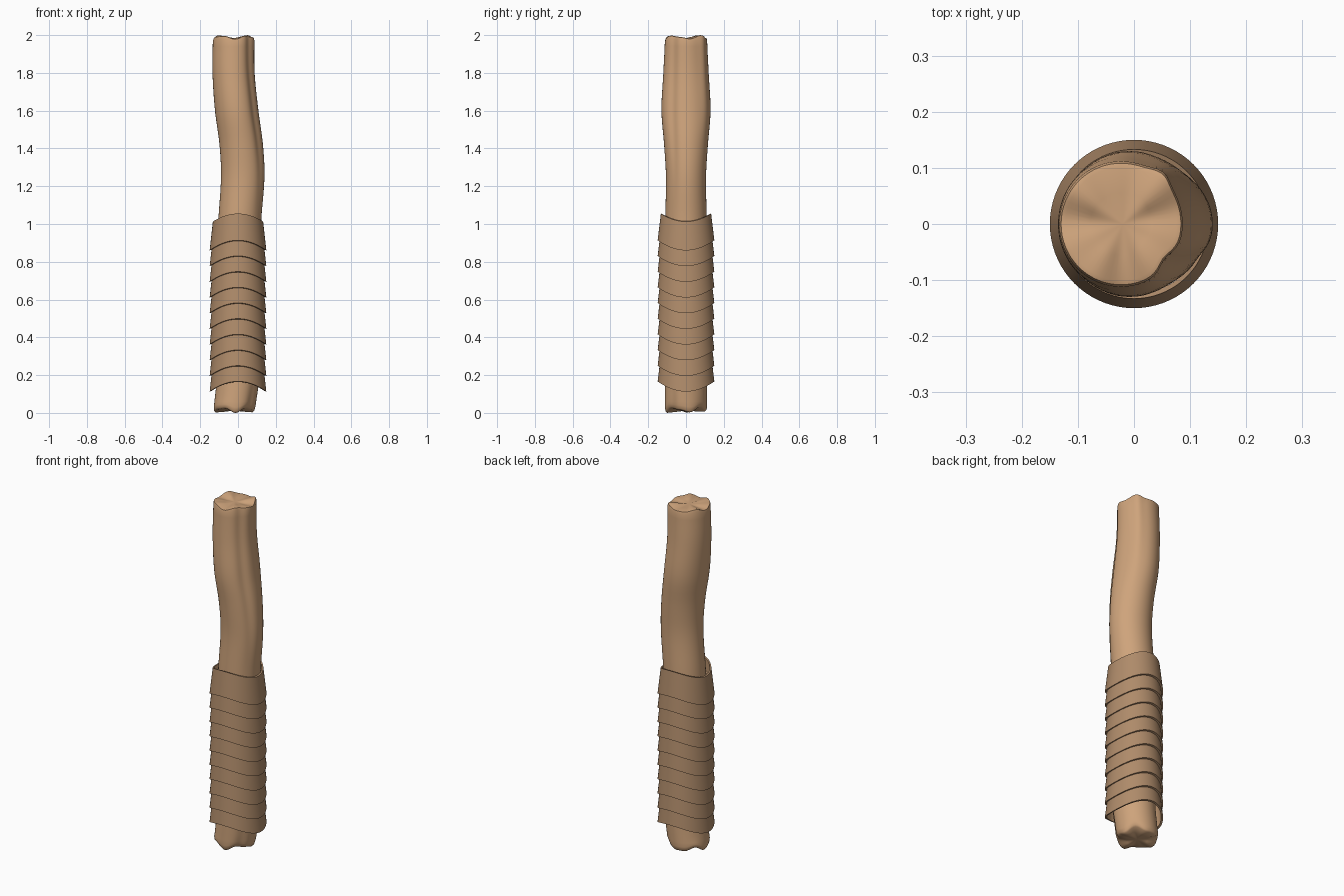
import bpy, bmesh, math
from math import sin, cos, pi, radians

if "Cube" in bpy.data.objects:
    bpy.data.objects.remove(bpy.data.objects["Cube"])


def material(name, col):
    m = bpy.data.materials.new(name)
    m.diffuse_color = (*col, 1)
    m.use_nodes = True
    m.node_tree.nodes["Principled BSDF"].inputs["Base Color"].default_value = m.diffuse_color
    return m


WOOD = material("light wood", (0.62, 0.37, 0.20))
WRAP = material("wrap brown", (0.43, 0.26, 0.145))


def finish(bm, name, mats, angle):
    bmesh.ops.recalc_face_normals(bm, faces=bm.faces)
    me = bpy.data.meshes.new(name)
    bm.to_mesh(me)
    bm.free()
    ob = bpy.data.objects.new(name, me)
    bpy.context.collection.objects.link(ob)
    for m in mats:
        me.materials.append(m)
    bpy.context.view_layer.objects.active = ob
    ob.select_set(True)
    bpy.ops.object.shade_smooth_by_angle(angle=radians(angle))
    ob.select_set(False)
    return ob


def bridge(bm, a, b, mat=0):
    n = len(a)
    for i in range(n):
        f = bm.faces.new((a[i], a[(i + 1) % n], b[(i + 1) % n], b[i]))
        f.material_index = mat


def smooth_lookup(table, z):
    # Catmull-Rom through rows of (z, values...)
    k = max(i for i in range(len(table) - 1) if table[i][0] <= z or i == 0)
    p = [table[min(max(k + j, 0), len(table) - 1)] for j in (-1, 0, 1, 2)]
    t = (z - p[1][0]) / (p[2][0] - p[1][0])
    out = []
    for c in range(1, len(p[1])):
        a, b, d, e = (q[c] for q in p)
        out.append(b + 0.5 * t * (d - a + t * (2*a - 5*b + 4*d - e + t * (3*(b - d) + e - a))))
    return out


def bump(a, centre, width):
    d = (a - radians(centre) + pi) % (2 * pi) - pi
    return math.exp(-(d / radians(width)) ** 2)


# crooked branch: z, left x, right x, half depth in y
BRANCH = [(0.0, -.13, .09, .112), (0.2, -.11, .115, .112), (0.5, -.105, .12, .112),
          (0.8, -.11, .12, .110), (1.0, -.105, .122, .110), (1.25, -.09, .14, .106),
          (1.42, -.098, .132, .116), (1.6, -.122, .108, .13), (1.8, -.135, .088, .120),
          (2.0, -.133, .087, .111)]
N = 64
bm = bmesh.new()


def branch_ring(z, scale=1.0, lift=0.0):
    x0, x1, d = smooth_lookup(BRANCH, z)
    ring = []
    for i in range(N):
        a = 2 * pi * i / N
        # ridge at the back right, groove at the front right, fading at mid length
        s = 1 + 0.08 * bump(a, 50, 12) * max(0, z - 1.4) / .6
        s -= 0.09 * bump(a, -35, 13) * bump(z, math.degrees(1.6), 22)
        s -= 0.07 * bump(a, -40, 14) * (bump(z, 0, 12) + bump(z, math.degrees(2), 12))
        s *= scale
        wave = 0.5 + 0.35 * cos(4 * (a - radians(48))) + 0.15 * cos(7 * a + 1)
        ring.append(bm.verts.new(((x0 + x1) / 2 + (x1 - x0) / 2 * s * cos(a),
                                  d * s * sin(a), z + lift * wave)))
    return ring


rings = [branch_ring(0.005, .5, .012), branch_ring(0.0, .9, .03), branch_ring(0.008, .97, .03),
         branch_ring(0.03, 1, .02)]
rings += [branch_ring(0.06 + 1.88 * i / 48) for i in range(49)]
rings += [branch_ring(1.965, 1, .02), branch_ring(1.978, .97, .02),
          branch_ring(1.98, .9, .02), branch_ring(1.98, .5, .012)]
for a, b in zip(rings, rings[1:]):
    bridge(bm, a, b)
for ring, z in ((rings[0], .012), (rings[-1], 1.984)):
    c = bm.verts.new((-.02, 0, z))
    for i in range(N):
        bm.faces.new((ring[i], ring[(i + 1) % N], c))
finish(bm, "branch", [WOOD], 50)


# overlapping flared wraps with saddle-shaped edges
def wrap(index):
    bm = bmesh.new()
    base = 0.14 + index * 0.083

    def loop(r, z):
        out = []
        for i in range(72):
            a = 2 * pi * i / 72
            saddle = -0.027 * cos(2 * a) * (r / .15) ** 2
            out.append(bm.verts.new((r * cos(a), r * sin(a), z + saddle)))
        return out

    ob, ot = loop(.150, base), loop(.133, base + .147)
    ib, it = loop(.140, base), loop(.125, base + .147)
    bridge(bm, ob, ot, 0)
    bridge(bm, ib, it, 1)
    bridge(bm, ob, ib, 0)
    bridge(bm, ot, it, 0)
    finish(bm, f"wrap_{index + 1}", [WRAP, WOOD], 30)


for k in range(10):
    wrap(k)
